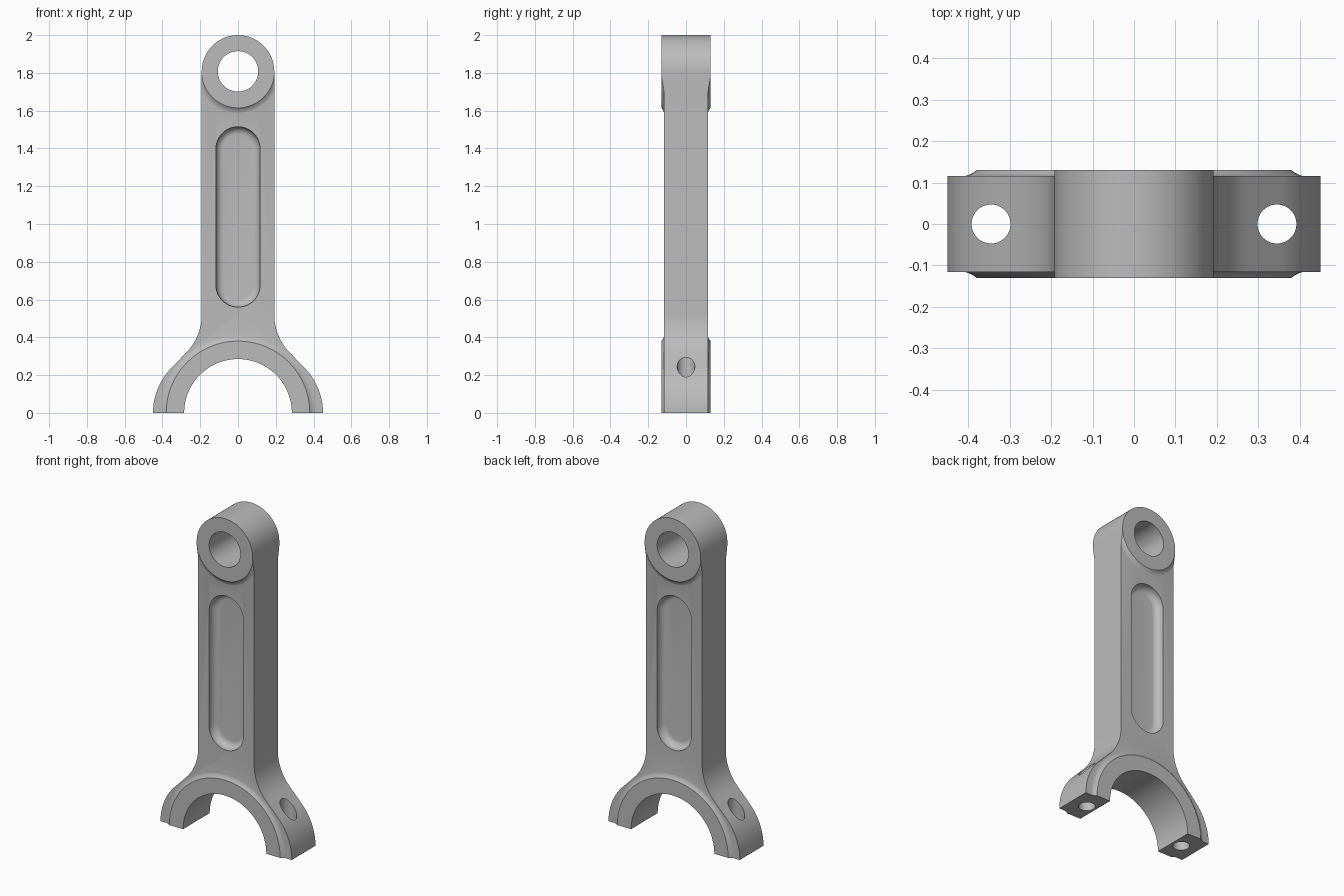
import bpy, bmesh, math
from mathutils import Matrix, Vector

cube = bpy.data.objects.get("Cube")
if cube:
    bpy.data.objects.remove(cube, do_unlink=True)

HALF_T = 0.116      # half thickness of the shank
BOSS_T = 0.13       # half thickness of the raised ends
EYE_Z = 1.808       # centre height of the small eye
WIDTH = 0.192       # half width of the shank

steel = bpy.data.materials.new("grey_steel")
steel.use_nodes = True
GREY = (0.5, 0.5, 0.5, 1)
steel.diffuse_color = GREY
steel.node_tree.nodes["Principled BSDF"].inputs["Base Color"].default_value = GREY


def arc(cx, cz, r, a0, a1, n):
    """Points (x, z) along an arc, angles in degrees."""
    angles = [math.radians(a0 + (a1 - a0) * i / n) for i in range(n + 1)]
    return [(cx + r * math.cos(a), cz + r * math.sin(a)) for a in angles]


def loft(name, sections):
    """Closed solid through matching (y, outline) sections."""
    bm = bmesh.new()
    rings = [[bm.verts.new((x, y, z)) for x, z in pts] for y, pts in sections]
    for a, b in zip(rings, rings[1:]):
        for i in range(len(a)):
            j = (i + 1) % len(a)
            bm.faces.new((a[i], a[j], b[j], b[i]))
    bm.faces.new(rings[0])
    bm.faces.new(rings[-1])
    bmesh.ops.recalc_face_normals(bm, faces=bm.faces)
    mesh = bpy.data.meshes.new(name)
    bm.to_mesh(mesh)
    bm.free()
    mesh.materials.append(steel)
    obj = bpy.data.objects.new(name, mesh)
    bpy.context.collection.objects.link(obj)
    return obj


def circle(cz, r, n=96):
    return arc(0, cz, r, 0, 360, n)[:-1]


def boolean(target, tool, operation):
    """Apply a boolean and remove the tool."""
    tool.hide_render = True
    mod = target.modifiers.new(operation, "BOOLEAN")
    mod.operation = operation
    mod.solver = "EXACT"
    mod.object = tool
    bpy.context.view_layer.objects.active = target
    bpy.ops.object.modifier_apply(modifier=mod.name)
    bpy.data.objects.remove(tool, do_unlink=True)


def flared_disc(name, cz, r):
    """Raised disc whose rim sweeps down into the shank face."""
    steps = [i / 6 for i in range(7)]
    half = [(HALF_T - 0.0006 + (BOSS_T - HALF_T + 0.0006) * (1 - t) ** 2, r + 0.035 * t)
            for t in steps]
    full = half + [(-y, rr) for y, rr in reversed(half)]
    return loft(name, [(y, circle(cz, rr)) for y, rr in full])


def stadium(r):
    """Slot outline shared by both face pockets."""
    return arc(0, 1.398, r, 0, 180, 24) + arc(0, 0.677, r, 180, 360, 24)


# Thickness envelope: shank slab plus the two raised ends
block = [(-0.6, -0.6), (0.6, -0.6), (0.6, 2.3), (-0.6, 2.3)]
rod = loft("connecting_rod", [(-HALF_T, block), (HALF_T, block)])
boolean(rod, flared_disc("eye_boss", EYE_Z, WIDTH + 0.001), "UNION")
boolean(rod, flared_disc("fork_boss", 0, 0.38), "UNION")

# Side outline: half arch, shoulder, fillet and eye, then mirrored
fillet = 0.287
right = (arc(0, 0, 0.285, 90, 0, 32)
         + arc(0.11, 0, 0.34, 0, 45, 16)
         + arc(WIDTH + fillet, 0.52, fillet, 225, 180, 16)
         + arc(0, EYE_Z, WIDTH, 0, 90, 32))
left = [(-x, z) for x, z in reversed(right[1:-1])]
outline = right + left
boolean(rod, loft("outline", [(-0.2, outline), (0.2, outline)]), "INTERSECT")

# Pin hole through the eye
pin = circle(EYE_Z, 0.107, 64)
boolean(rod, loft("pin_hole", [(-0.3, pin), (0.3, pin)]), "DIFFERENCE")

# Rounded-floor pockets on both faces
depth, round_r, slot_r = 0.05, 0.04, 0.117
for side in (-1, 1):
    sections = [(side * 0.2, stadium(slot_r))]
    for i in range(9):
        a = math.pi / 2 * i / 8
        y = HALF_T - depth + round_r * (1 - math.sin(a))
        sections.append((side * y, stadium(slot_r - round_r * (1 - math.cos(a)))))
    boolean(rod, loft("pocket", sections), "DIFFERENCE")

# Vertical bolt holes through the fork feet
for side in (-1, 1):
    bolt = loft("bolt_hole", [(-0.5, circle(0, 0.047, 48)), (0.5, circle(0, 0.047, 48))])
    bolt.data.transform(Matrix.Translation((side * 0.345, 0, 0.2))
                        @ Matrix.Rotation(math.pi / 2, 4, "X"))
    boolean(rod, bolt, "DIFFERENCE")

# Smooth shading with crisp edges
bpy.ops.object.select_all(action="DESELECT")
rod.select_set(True)
bpy.context.view_layer.objects.active = rod
bpy.ops.object.shade_smooth_by_angle(angle=math.radians(25))
